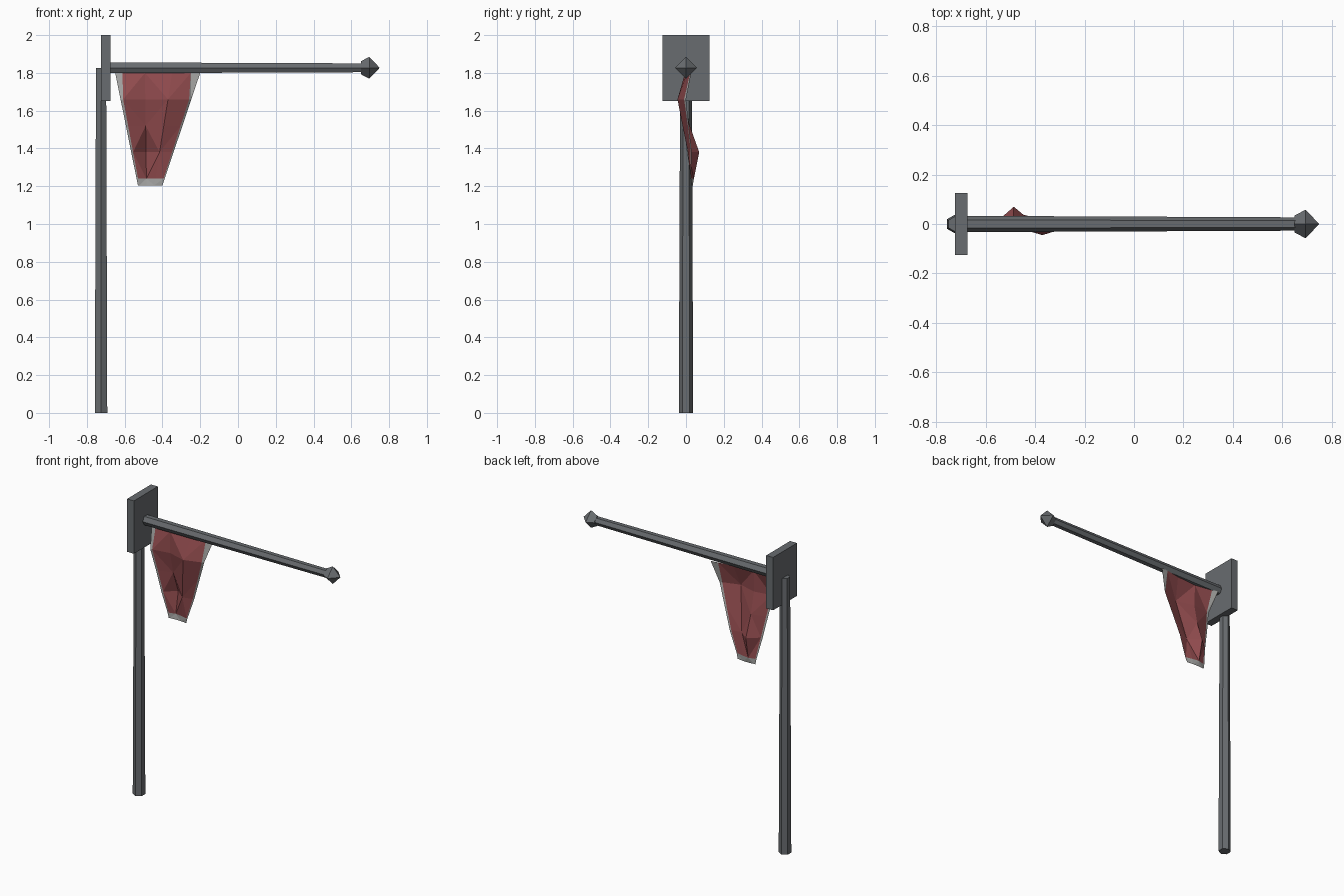
import bpy, bmesh, math

if "Cube" in bpy.data.objects:
    bpy.data.objects.remove(bpy.data.objects["Cube"])


def material(name, rgb):
    m = bpy.data.materials.new(name)
    m.diffuse_color = (*rgb, 1)
    m.use_nodes = True
    m.node_tree.nodes["Principled BSDF"].inputs["Base Color"].default_value = m.diffuse_color
    return m


iron = material("iron", (0.14, 0.15, 0.16))
red = material("red_cloth", (0.28, 0.07, 0.075))
trim = material("trim_cloth", (0.36, 0.36, 0.35))


def finish(name, bm, mats):
    me = bpy.data.meshes.new(name)
    bm.to_mesh(me)
    bm.free()
    ob = bpy.data.objects.new(name, me)
    bpy.context.collection.objects.link(ob)
    for m in mats:
        me.materials.append(m)
    return ob


def lathe(name, profile, sides, loc, along_x=False, phase=0.0):
    """Closed flat-sided rod from (radius, height) rings; radius 0 makes a tip."""
    bm = bmesh.new()
    rings = []
    for r, h in profile:
        n = sides if r else 1
        ring = []
        for i in range(n):
            a = phase + 2 * math.pi * i / sides
            u, v = r * math.cos(a), r * math.sin(a)
            p = (h, u, v) if along_x else (u, v, h)
            ring.append(bm.verts.new([p[k] + loc[k] for k in range(3)]))
        rings.append(ring)
    for a, b in zip(rings, rings[1:]):
        for i in range(sides):
            j = (i + 1) % sides
            if len(b) == 1:
                bm.faces.new((a[i], a[j], b[0]))
            else:
                bm.faces.new((a[i], a[j], b[j], b[i]))
    for ring in (rings[0], rings[-1]):
        if len(ring) > 2:
            bm.faces.new(ring)
    bmesh.ops.recalc_face_normals(bm, faces=bm.faces)
    return finish(name, bm, [iron])


# Upright post, cross pole and pointed finial
lathe("post", [(0.038, 0), (0.031, 1.825)], 6, (-0.725, 0, 0), phase=math.pi / 2)
lathe("cross_pole", [(0.033, -0.69), (0.027, 0.67)], 6, (0, 0, 1.827), along_x=True)
lathe("finial", [(0.034, 0.65), (0.058, 0.695), (0, 0.75)], 4, (0, 0, 1.827), along_x=True)

# Mounting plate
bm = bmesh.new()
bmesh.ops.create_cube(bm, size=1)
bmesh.ops.scale(bm, vec=(0.05, 0.25, 0.35), verts=bm.verts)
bmesh.ops.translate(bm, vec=(-0.7, 0, 1.825), verts=bm.verts)
finish("plate", bm, [iron])

# Tapered rippling banner: height, left border, right border, depth of each column
rows = [
    (1.80, 0.038, 0.050, (0.028, 0.015, -0.005, 0.005, 0.022, 0.028)),
    (1.66, 0.014, 0.012, (-0.030, -0.030, -0.010, -0.045, -0.010, 0.000)),
    (1.52, 0.012, 0.010, (-0.010, -0.008, 0.020, -0.018, 0.010, 0.015)),
    (1.38, 0.010, 0.008, (0.005, 0.010, 0.070, 0.010, 0.025, 0.030)),
    (1.24, 0.008, 0.006, (0.030, 0.030, 0.042, 0.035, 0.025, 0.025)),
    (1.205, 0.008, 0.006, (0.032, 0.032, 0.036, 0.035, 0.030, 0.030)),
]
bm = bmesh.new()
grid = []
for z, bl, br, ys in rows:
    t = (1.80 - z) / 0.595
    xl, xr = -0.65 + 0.12 * t, -0.20 - 0.20 * t
    w = xr - xl
    xs = (xl, xl + bl, xl + 0.35 * w, xl + 0.67 * w, xr - br, xr)
    grid.append([bm.verts.new((x, y, z)) for x, y in zip(xs, ys)])
for r in range(5):
    for c in range(5):
        a, b = grid[r][c], grid[r][c + 1]
        d, e = grid[r + 1][c], grid[r + 1][c + 1]
        tris = ((a, d, b), (b, d, e)) if (r + c) % 2 else ((a, d, e), (a, e, b))
        for tri in tris:
            f = bm.faces.new(tri)
            f.material_index = int(c in (0, 4) or r == 4)
finish("banner", bm, [red, trim])
